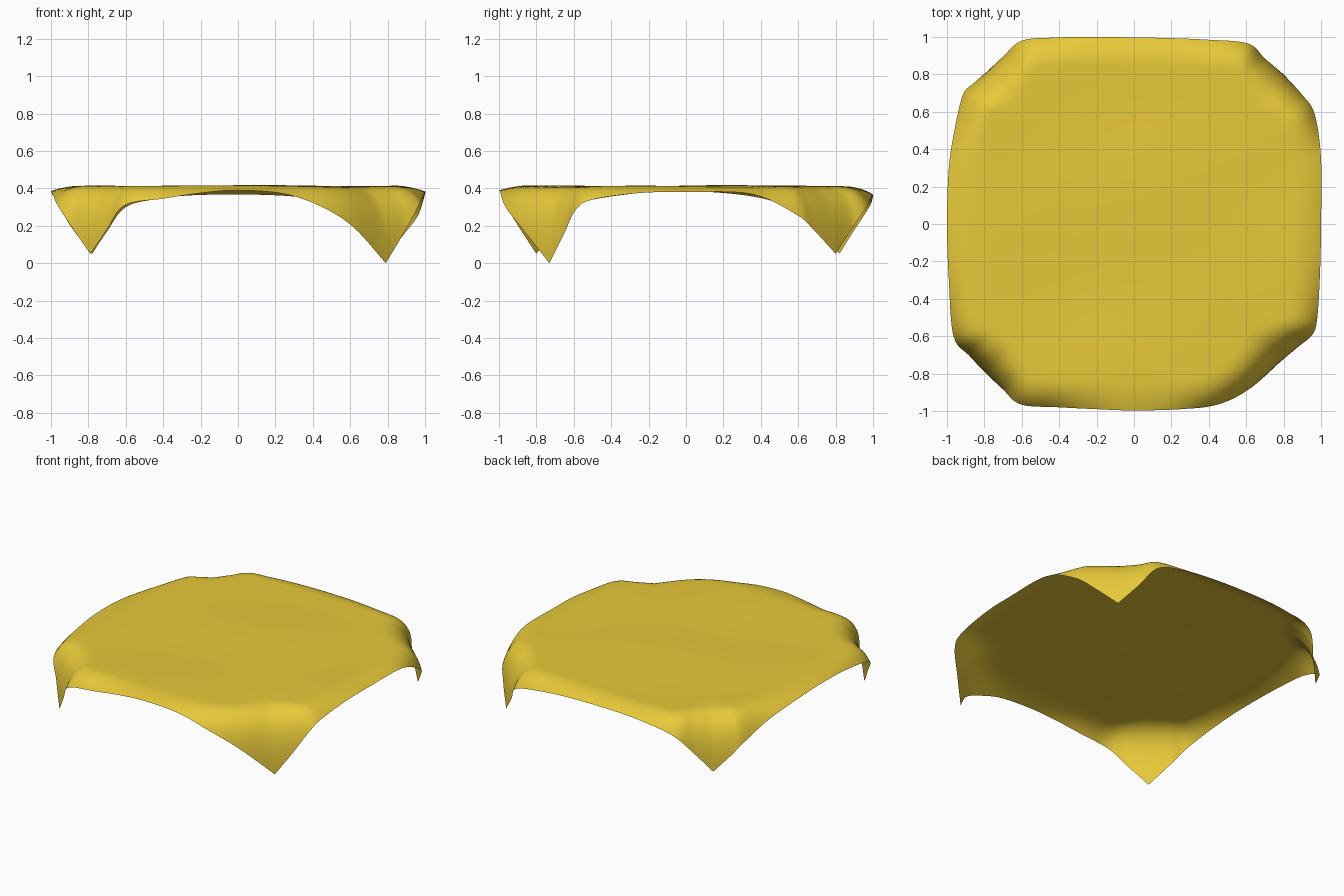
import bpy, bmesh, math
from mathutils import Vector

if "Cube" in bpy.data.objects:
    bpy.data.objects.remove(bpy.data.objects["Cube"])

TOP = 0.412

# Hem of the cloth: four sides, each running from one hanging tip to the next
FL, FR = (-.79, -.80, .05), (.79, -.73, 0)
BR, BL = (.80, .80, .05), (-.78, .82, .05)
front = [FL, (-.70, -.885, .18), (-.605, -.965, .31), (-.4, -.98, .345), (-.2, -.99, .375),
         (0, -.997, .39), (.25, -.99, .37), (.45, -.965, .30), (.62, -.88, .19), FR]
right = [FR, (.88, -.655, .15), (.955, -.59, .285), (.98, -.5, .34), (.995, -.25, .375),
         (1, 0, .38), (1, .35, .37), (.965, .59, .26), (.90, .69, .17), BR]
back = [BR, (.70, .885, .18), (.61, .965, .30), (.4, .985, .345), (.15, .995, .365),
        (-.2, 1, .365), (-.42, .997, .345), (-.6, .98, .30), (-.70, .895, .17), BL]
left = [BL, (-.86, .75, .15), (-.915, .69, .23), (-.96, .5, .32), (-.99, .3, .365),
        (-1, 0, .385), (-.99, -.3, .37), (-.965, -.6, .31), (-.88, -.705, .18), FL]


def smooth_side(pts, n=6):
    """Catmull-Rom samples along one side, leaving the tips sharp."""
    p = [Vector(q) for q in pts]
    p = [p[0] * 2 - p[1]] + p + [p[-1] * 2 - p[-2]]
    out = []
    for i in range(1, len(p) - 2):
        a, b, c, d = p[i - 1:i + 3]
        for k in range(n):
            t = k / n
            out.append(0.5 * (2 * b + (c - a) * t + (2 * a - 5 * b + 4 * c - d) * t * t
                              + (3 * b - a - 3 * c + d) * t ** 3))
    return out


def ripple(x, y):
    """Shallow creases in the flat top."""
    return .004 * math.sin(4 * x + 2.5 * y + .6) * math.cos(3 * y - 2 * x) + .002 * math.sin(7 * y - 3 * x)


FLAT, BEND = 16, 16
hem = [p for side in (front, right, back, left) for p in smooth_side(side)]

bm = bmesh.new()
centre = bm.verts.new((0, 0, TOP + ripple(0, 0)))
rays = []
for h in hem:
    r = math.hypot(h.x, h.y)
    dx, dy = h.x / r, h.y / r
    drop = TOP - h.z
    r0 = r - .15 - .2 * drop          # where the cloth starts to bend
    r1 = r - .08 + .22 * drop         # bend control point
    prof = [(r0 * i / FLAT, TOP, 1) for i in range(1, FLAT + 1)]
    for k in range(1, BEND + 1):
        t = k / BEND
        a, b, c = (1 - t) ** 2, 2 * t * (1 - t), t * t
        prof.append((a * r0 + b * r1 + c * r, (a + b) * TOP + c * h.z, 1 - t))
    rays.append([bm.verts.new((q * dx, q * dy, z + w * ripple(q * dx, q * dy)))
                 for q, z, w in prof])

# Skin neighbouring rays together
for a, b in zip(rays, rays[1:] + rays[:1]):
    bm.faces.new((centre, a[0], b[0]))
    for i in range(len(a) - 1):
        bm.faces.new((a[i], a[i + 1], b[i + 1], b[i]))
for f in bm.faces:
    f.smooth = True

mesh = bpy.data.meshes.new("draped_cloth")
bm.to_mesh(mesh)
bm.free()
cloth = bpy.data.objects.new("draped_cloth", mesh)
bpy.context.collection.objects.link(cloth)

mat = bpy.data.materials.new("yellow_fabric")
mat.diffuse_color = (.80, .58, .04, 1)
mat.use_nodes = True
mat.node_tree.nodes["Principled BSDF"].inputs["Base Color"].default_value = mat.diffuse_color
mesh.materials.append(mat)
